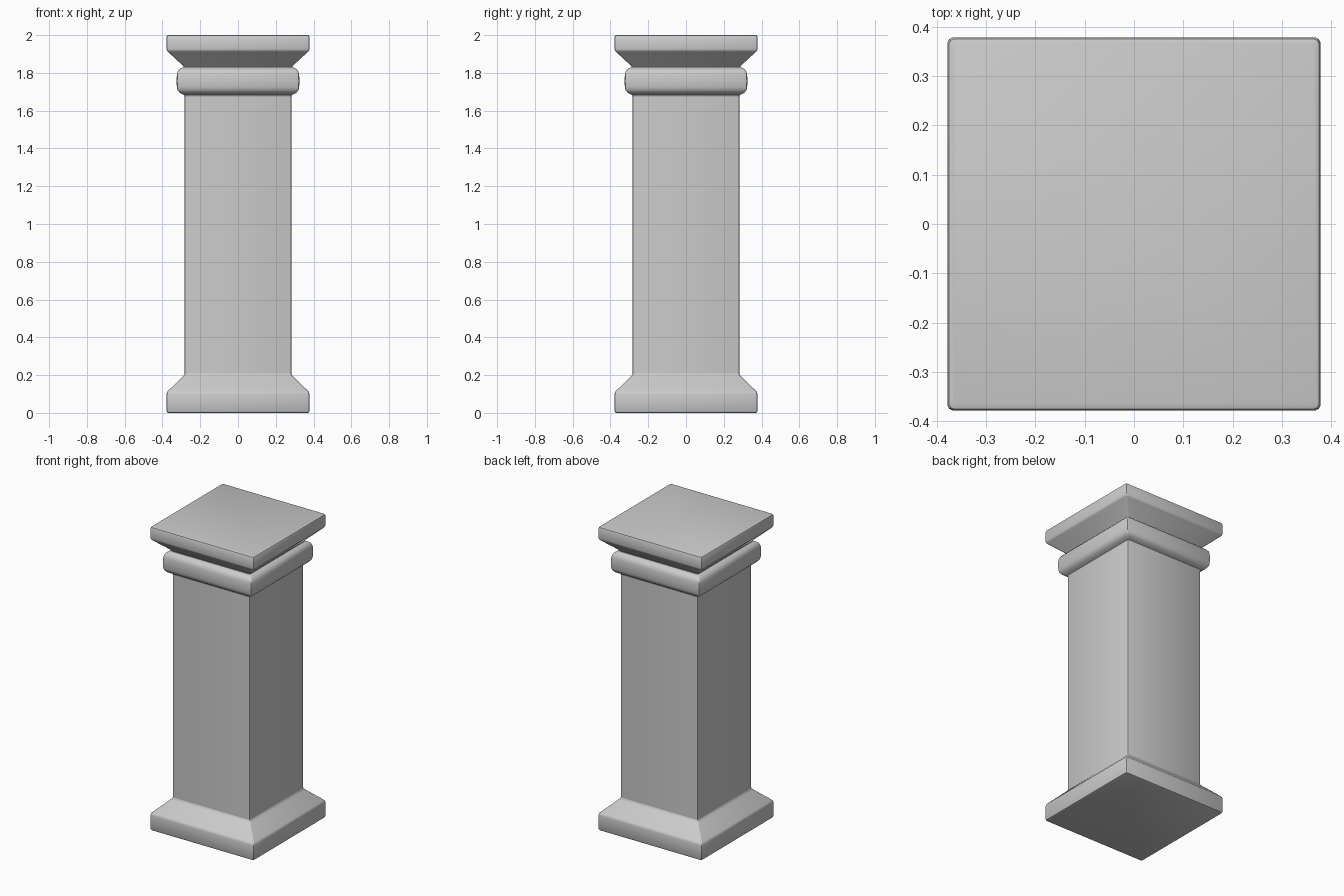
import bpy, bmesh, math

if "Cube" in bpy.data.objects:
    bpy.data.objects.remove(bpy.data.objects["Cube"])

CORNER = 0.011  # radius of the rounded vertical corners


def square_ring(half, z):
    """Points of a square with slightly rounded corners."""
    c = half - CORNER
    pts = []
    for i, (sx, sy) in enumerate([(1, 1), (-1, 1), (-1, -1), (1, -1)]):
        for k in range(3):
            a = math.radians(90 * i + 45 * k)
            pts.append((sx * c + CORNER * math.cos(a), sy * c + CORNER * math.sin(a), z))
    return pts


def loft(name, profile, cap_bottom=False, cap_top=False):
    """Stack square rings along a (half width, height) profile."""
    bm = bmesh.new()
    rings = [[bm.verts.new(p) for p in square_ring(h, z)] for h, z in profile]
    for low, high in zip(rings, rings[1:]):
        n = len(low)
        for i in range(n):
            j = (i + 1) % n
            bm.faces.new((low[i], low[j], high[j], high[i]))
    if cap_bottom:
        bm.faces.new(rings[0][::-1])
    if cap_top:
        bm.faces.new(rings[-1])
    mesh = bpy.data.meshes.new(name)
    bm.to_mesh(mesh)
    bm.free()
    obj = bpy.data.objects.new(name, mesh)
    bpy.context.collection.objects.link(obj)
    bpy.ops.object.select_all(action='DESELECT')
    obj.select_set(True)
    bpy.context.view_layer.objects.active = obj
    bpy.ops.object.shade_smooth_by_angle(angle=math.radians(35))
    return obj


# Base block with sloped shoulder
loft("base", [(0.368, 0), (0.375, 0.003), (0.378, 0.01), (0.378, 0.10),
              (0.376, 0.109), (0.371, 0.116), (0.291, 0.193),
              (0.286, 0.199), (0.283, 0.208)], cap_bottom=True)

# Plain square shaft
loft("shaft", [(0.283, 0.208), (0.283, 1.675)])

# Rounded collar
loft("collar", [(0.283, 1.675), (0.286, 1.683), (0.298, 1.689), (0.311, 1.697),
                (0.320, 1.709), (0.324, 1.725), (0.325, 1.758), (0.324, 1.790),
                (0.320, 1.807), (0.311, 1.819), (0.300, 1.826), (0.288, 1.830)])

# Flared capital and top slab
loft("capital", [(0.288, 1.830), (0.288, 1.834), (0.291, 1.838), (0.371, 1.912),
                 (0.376, 1.918), (0.378, 1.926), (0.378, 1.990),
                 (0.375, 1.997), (0.368, 2.0)], cap_top=True)
